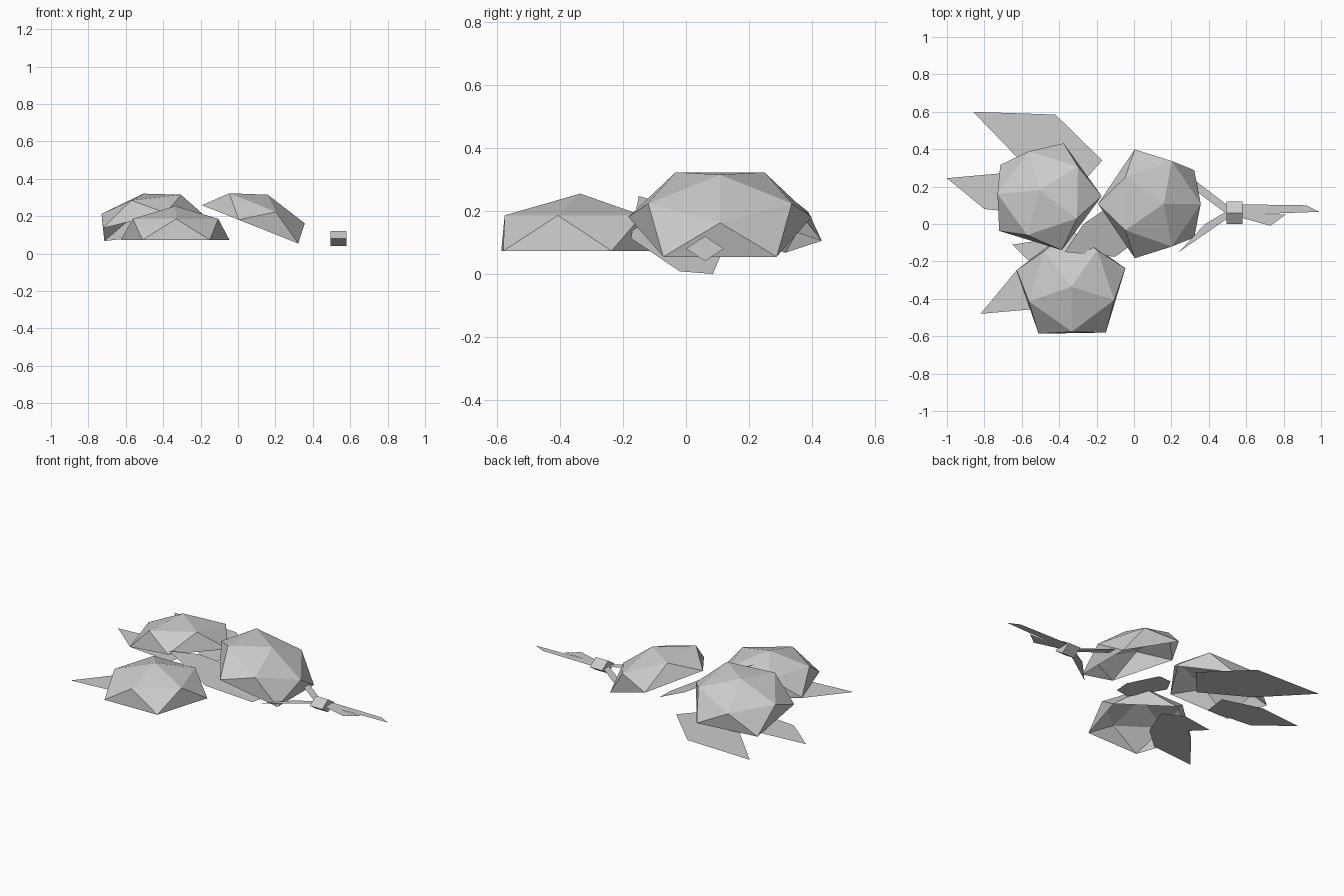
import bpy
from math import sin, cos, pi, radians
from mathutils import Vector, Matrix

if "Cube" in bpy.data.objects:
    bpy.data.objects.remove(bpy.data.objects["Cube"])


def make(name, verts, faces):
    me = bpy.data.meshes.new(name)
    me.from_pydata([tuple(v) for v in verts], [], faces)
    me.update()
    ob = bpy.data.objects.new(name, me)
    bpy.context.collection.objects.link(ob)
    return ob


def dome(name, centre, normal, spin):
    """Open, flattened five-sided cap: wide base ring, upper ring, apex."""
    pts = []
    for r, h, off in ((0.306, 0.0, 0.0), (0.24, 0.113, 36.0)):
        for i in range(5):
            a = radians(spin + off + 72 * i)
            pts.append(Vector((r * cos(a), r * sin(a), h)))
    pts.append(Vector((0, 0, 0.182)))
    rot = Vector((0, 0, 1)).rotation_difference(Vector(normal).normalized())
    pts = [rot @ p + Vector(centre) for p in pts]
    faces = []
    for i in range(5):
        j = (i + 1) % 5
        faces += [(i, j, 5 + i), (5 + i, j, 5 + j), (5 + i, 5 + j, 10)]
    return make(name, pts, faces)


def leaf(name, outline, z=0.07):
    """Flat leaf; 2D points lie at height z."""
    pts = [(p[0], p[1], p[2] if len(p) > 2 else z) for p in outline]
    return make(name, pts, [tuple(range(len(pts)))])


# Foliage caps
dome("cap_left", (-0.474, 0.144, 0.145), (-0.18, 0.20, 1), 0)
dome("cap_front", (-0.335, -0.336, 0.073), (0, 0, 1), 91)
dome("cap_right", (0.092, 0.108, 0.146), (0.37, 0, 0.93), 180)

# Flat leaves around the caps
leaf("leaf_back", [(-0.86, 0.60), (-0.60, 0.33), (-0.32, 0.17),
                   (-0.17, 0.34), (-0.42, 0.585)])
leaf("leaf_left", [(-1.0, 0.245), (-0.80, 0.08), (-0.50, 0.05),
                   (-0.48, 0.20), (-0.72, 0.27)])
leaf("leaf_front", [(-0.82, -0.48), (-0.53, -0.455), (-0.39, -0.33),
                    (-0.50, -0.15), (-0.63, -0.25)])
leaf("leaf_front_small", [(-0.65, -0.11), (-0.57, -0.19), (-0.39, -0.33),
                          (-0.32, -0.14), (-0.45, -0.08)])

# Sloping leaf under the right cap
leaf("leaf_sloping", [(x, y, max(0.0, 0.063 - 0.5 * x)) for x, y in
                      ((-0.37, -0.15), (-0.10, -0.175), (0.11, -0.02),
                       (0.126, 0.085), (-0.08, 0.13), (-0.27, 0.0))])

# Stem block: square prism standing on its edge
ring = [(0.06 + 0.06 * cos(i * pi / 2), 0.08 + 0.04 * sin(i * pi / 2)) for i in range(4)]
make("stem_block", [(x, y, z) for x in (0.495, 0.58) for y, z in ring],
     [(i, (i + 1) % 4, 4 + (i + 1) % 4, 4 + i) for i in range(4)] + [(3, 2, 1, 0), (4, 5, 6, 7)])

# Blades fanning out of the stem block
for i, pts in enumerate((
        [(0.57, 0.05), (0.99, 0.065), (0.92, 0.10), (0.57, 0.105)],
        [(0.57, 0.035), (0.73, -0.01), (0.81, 0.05), (0.57, 0.055)],
        [(0.50, 0.03), (0.50, 0.07), (0.38, 0.00), (0.24, -0.15)],
        [(0.50, 0.05), (0.50, 0.10), (0.33, 0.23), (0.30, 0.20)])):
    leaf("stem_blade_%d" % (i + 1), pts, 0.083)
